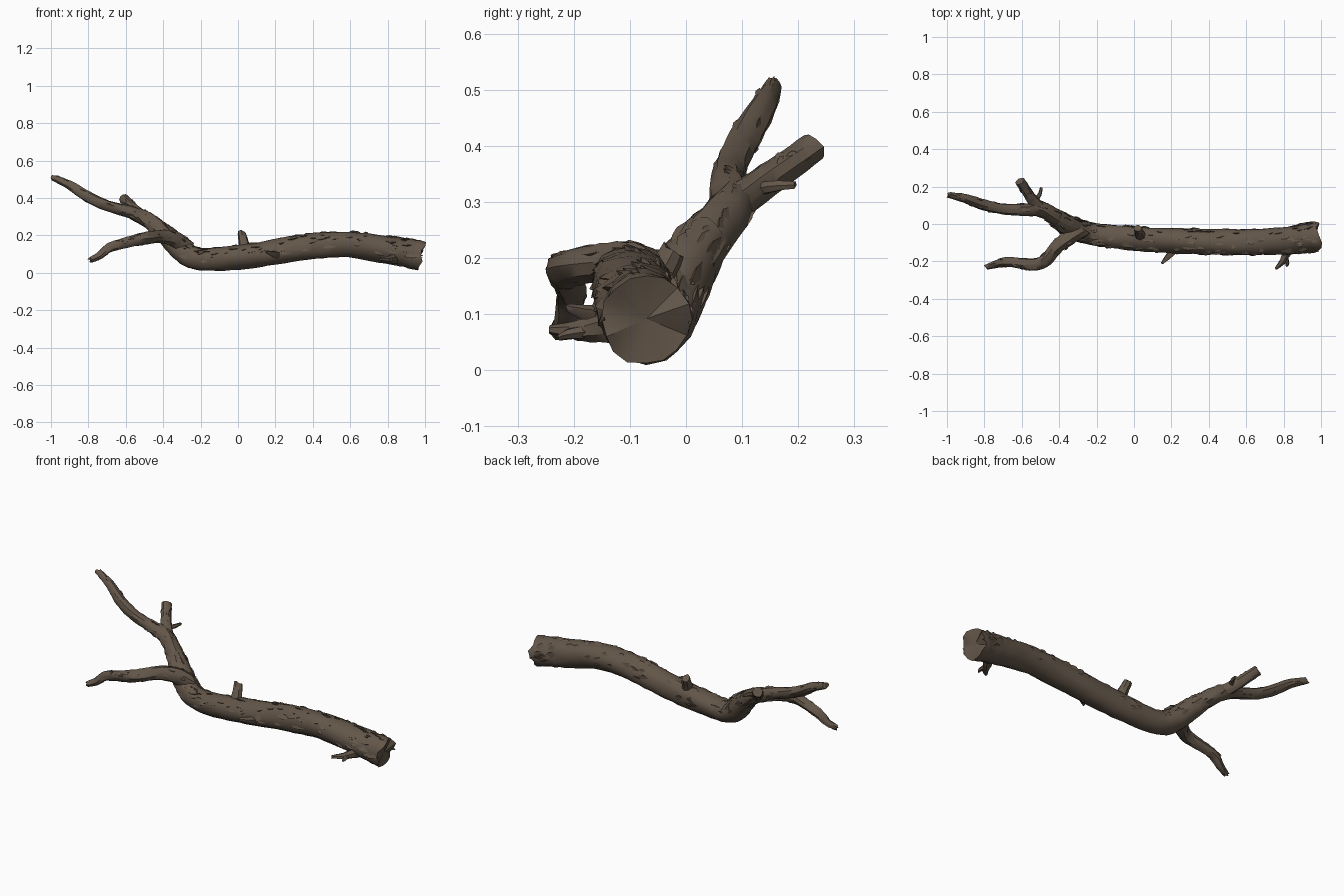
import bpy, bmesh, math, random
from mathutils import Vector

cube = bpy.data.objects.get("Cube")
if cube:
    bpy.data.objects.remove(cube, do_unlink=True)
random.seed(4)

bark = bpy.data.materials.new("brown_bark")
bark.use_nodes = True
bark.diffuse_color = (0.125, 0.093, 0.067, 1)
bark.node_tree.nodes["Principled BSDF"].inputs["Base Color"].default_value = bark.diffuse_color


def finish(bm, name, angle):
    bmesh.ops.recalc_face_normals(bm, faces=bm.faces)
    mesh = bpy.data.meshes.new(name)
    bm.to_mesh(mesh)
    bm.free()
    mesh.materials.append(bark)
    ob = bpy.data.objects.new(name, mesh)
    bpy.context.scene.collection.objects.link(ob)
    bpy.ops.object.select_all(action='DESELECT')
    ob.select_set(True)
    bpy.context.view_layer.objects.active = ob
    bpy.ops.object.shade_smooth_by_angle(angle=math.radians(angle))
    return ob


def spline(points, steps):
    """Smooth path through (x, y, z, radius) points."""
    p = [Vector(q) for q in points]
    p = [2 * p[0] - p[1]] + p + [2 * p[-1] - p[-2]]
    out = []
    for a, b, c, d in zip(p, p[1:], p[2:], p[3:]):
        for k in range(steps):
            t = k / steps
            out.append(0.5 * (2 * b + (c - a) * t + (2 * a - 5 * b + 4 * c - d) * t ** 2
                              + (3 * b - a - 3 * c + d) * t ** 3))
    return out + [p[-2]]


def frames(path):
    """Centre, radius, tangent, side and up for each sample."""
    pos = [q.xyz for q in path]
    whole = (pos[-1] - pos[0]).normalized()
    ref = Vector((1, 0, 0)) if abs(whole.z) > 0.7 else Vector((0, 0, 1))
    result = []
    for i, q in enumerate(path):
        t = (pos[min(i + 1, len(pos) - 1)] - pos[max(i - 1, 0)]).normalized()
        side = t.cross(ref).normalized()
        result.append((pos[i], q.w, t, side, side.cross(t)))
    return result


def limb(name, points, sides=10, steps=4, rough=0.05, ragged=0.2):
    """Uneven tube with hollowed, ragged ends."""
    fr = frames(spline(points, steps))
    bm = bmesh.new()
    rings = []
    phase = random.uniform(0, 6)
    for i, (c, r, t, s, u) in enumerate(fr):
        ring = []
        end = i in (0, len(fr) - 1)
        for k in range(sides):
            a = math.tau * k / sides
            rr = r * (1 + rough * math.sin(3 * a + phase + i * 0.35) + random.uniform(-rough, rough))
            shift = t * random.uniform(-ragged, ragged) * r if end else Vector()
            ring.append(bm.verts.new(c + (s * math.cos(a) + u * math.sin(a)) * rr + shift))
        rings.append(ring)
    for r0, r1 in zip(rings, rings[1:]):
        for k in range(sides):
            j = (k + 1) % sides
            bm.faces.new((r0[k], r0[j], r1[j], r1[k]))
    for idx, sign in ((0, 1), (-1, -1)):
        c, r, t, s, u = fr[idx]
        hub = bm.verts.new(c + t * sign * r * 0.12)
        ring = rings[idx]
        for k in range(sides):
            bm.faces.new((ring[k], ring[(k + 1) % sides], hub))
    finish(bm, name, 38)
    return fr


def flakes(name, fr, count, length, low=-0.35):
    """Lifted slivers of bark, mostly on the upper sides."""
    bm = bmesh.new()
    for _ in range(count):
        i = random.randrange(1, len(fr) - 2)
        c, r, t, s, u = fr[i]
        c = c.lerp(fr[i + 1][0], random.random())
        a = random.uniform(low, math.pi - low)
        half = length * random.uniform(0.35, 0.8)
        wide = random.uniform(0.1, 0.22)
        tilt = random.uniform(-0.2, 0.2)

        def at(along, turn, lift):
            b = a + turn + tilt * along / length
            return bm.verts.new(c + t * along + (s * math.cos(b) + u * math.sin(b)) * (r * lift))
        tail, tip = at(-half, 0, 0.95), at(half, 0.05, 0.95)
        lip = at(half * 0.3, wide, 1.08)
        back = at(-half * 0.3, wide * 0.7, 1.06)
        root = at(0, -wide * 1.6, 0.96)
        under = at(0, wide, 0.9)
        for f in ((tail, root, back), (root, lip, back), (root, tip, lip),
                  (tail, back, under), (back, lip, under), (lip, tip, under)):
            bm.faces.new(f)
    finish(bm, name, 25)


# Trunk, bending up into the long upper branch
trunk = limb("trunk", [
    (0.98, -0.07, 0.09, 0.081), (0.9, -0.077, 0.104, 0.077), (0.8, -0.087, 0.122, 0.074),
    (0.6, -0.098, 0.152, 0.069), (0.4, -0.096, 0.142, 0.069), (0.2, -0.087, 0.11, 0.067),
    (0, -0.077, 0.083, 0.065), (-0.2, -0.058, 0.073, 0.06), (-0.29, -0.035, 0.108, 0.06),
    (-0.36, -0.003, 0.177, 0.056), (-0.42, 0.035, 0.234, 0.046)], 16, 5, 0.035, 0.18)
upper = limb("upper_branch", [
    (-0.36, -0.003, 0.177, 0.05), (-0.42, 0.035, 0.234, 0.045), (-0.5, 0.08, 0.29, 0.041),
    (-0.58, 0.076, 0.325, 0.034), (-0.7, 0.08, 0.36, 0.029), (-0.8, 0.1, 0.405, 0.029),
    (-0.9, 0.135, 0.467, 0.024), (-0.99, 0.157, 0.508, 0.016)], 11, 4, 0.06, 0.6)

# Side branches
lower = limb("lower_branch", [
    (-0.28, -0.03, 0.14, 0.045), (-0.35, -0.075, 0.182, 0.042), (-0.42, -0.13, 0.192, 0.036),
    (-0.47, -0.188, 0.187, 0.034), (-0.53, -0.217, 0.178, 0.033), (-0.61, -0.21, 0.158, 0.028),
    (-0.69, -0.205, 0.132, 0.026), (-0.74, -0.215, 0.09, 0.02), (-0.79, -0.23, 0.067, 0.015)],
    10, 4, 0.06, 0.6)
fork = limb("back_fork", [
    (-0.49, 0.07, 0.285, 0.036), (-0.54, 0.125, 0.325, 0.031), (-0.575, 0.175, 0.36, 0.028),
    (-0.612, 0.23, 0.398, 0.027)], 9, 4, 0.04, 0.2)

# Broken stubs and twigs
limb("top_stub", [(0.04, -0.075, 0.1, 0.036), (0.03, -0.05, 0.16, 0.027),
                  (0.018, -0.022, 0.213, 0.022)], 8, 3, 0.05, 0.3)
limb("fork_twig", [(-0.535, 0.12, 0.32, 0.014), (-0.505, 0.155, 0.328, 0.011),
                   (-0.495, 0.195, 0.33, 0.007)], 6, 3, 0.08, 0.5)
limb("middle_twig", [(0.23, -0.11, 0.09, 0.027), (0.19, -0.165, 0.1, 0.018),
                     (0.15, -0.21, 0.112, 0.007)], 7, 3, 0.08, 0.5)
limb("end_twig", [(0.85, -0.11, 0.08, 0.03), (0.81, -0.17, 0.07, 0.021),
                  (0.795, -0.2, 0.07, 0.017), (0.757, -0.24, 0.072, 0.008)], 7, 3, 0.08, 0.5)
limb("end_twig_spur", [(0.81, -0.17, 0.07, 0.014), (0.82, -0.21, 0.064, 0.01),
                       (0.815, -0.225, 0.058, 0.006)], 6, 2, 0.08, 0.4)

# Bark flakes
flakes("trunk_bark", trunk, 130, 0.055)
flakes("upper_branch_bark", upper, 45, 0.035, -0.8)
flakes("lower_branch_bark", lower, 24, 0.03)
flakes("back_fork_bark", fork, 6, 0.025)
